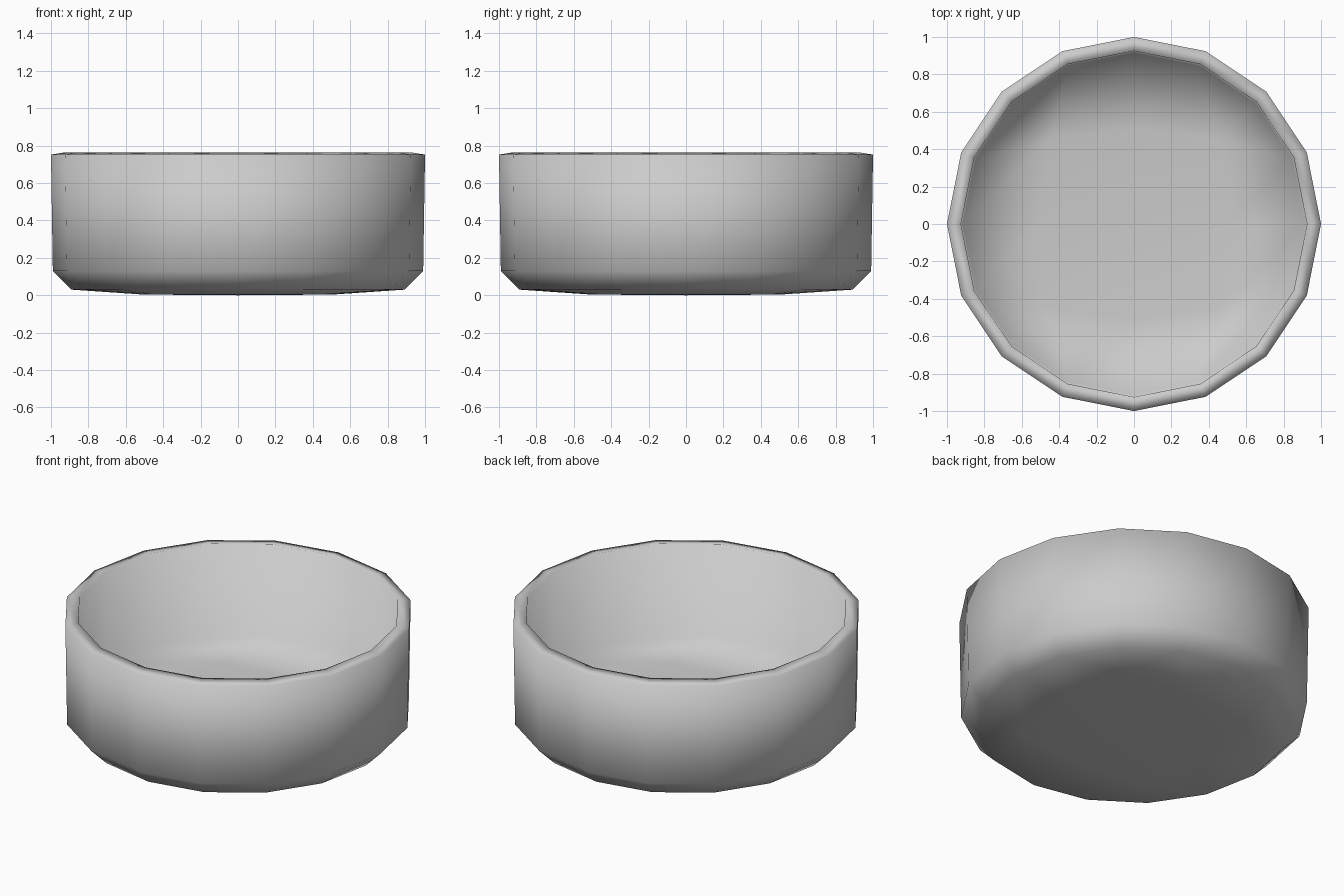
import bpy, bmesh, math

if "Cube" in bpy.data.objects:
    bpy.data.objects.remove(bpy.data.objects["Cube"])

SIDES = 16

# Wall profile (radius, z): outside from the base up, over the rim, down the inside
profile = [
    (0.89, 0.030), (0.99, 0.13), (1.0, 0.752),
    (0.925, 0.764), (0.915, 0.19),
]

bm = bmesh.new()

# Rings of the bowl
rings = []
for r, z in profile:
    rings.append([bm.verts.new((r * math.cos(2 * math.pi * i / SIDES),
                                r * math.sin(2 * math.pi * i / SIDES), z))
                  for i in range(SIDES)])

# Walls between neighbouring rings
for a, b in zip(rings, rings[1:]):
    for i in range(SIDES):
        j = (i + 1) % SIDES
        bm.faces.new((a[i], a[j], b[j], b[i]))


def grid_floor(ring, z, z_centre):
    """Fill a ring of 16 with a 4 x 4 grid of quads."""
    border = [(2, k) for k in (0, 1, 2)] + [(k, 2) for k in (1, 0, -1, -2)] \
        + [(-2, k) for k in (1, 0, -1, -2)] + [(k, -2) for k in (-1, 0, 1, 2)] + [(2, -1)]
    cell = dict(zip(border, ring))
    for a in (-1, 0, 1):
        for b in (-1, 0, 1):
            s = 0.45 if a and b else 0.51
            cell[a, b] = bm.verts.new((a * s, b * s, z if a or b else z_centre))
    for a in range(-2, 2):
        for b in range(-2, 2):
            bm.faces.new((cell[a, b], cell[a + 1, b], cell[a + 1, b + 1], cell[a, b + 1]))


# Underside and inner floor
grid_floor(rings[0], 0.004, 0.0)
grid_floor(rings[-1], 0.15, 0.147)

bmesh.ops.recalc_face_normals(bm, faces=bm.faces)
for f in bm.faces:
    f.smooth = True

mesh = bpy.data.meshes.new("bowl")
bm.to_mesh(mesh)
bm.free()
bowl = bpy.data.objects.new("bowl", mesh)
bpy.context.collection.objects.link(bowl)
